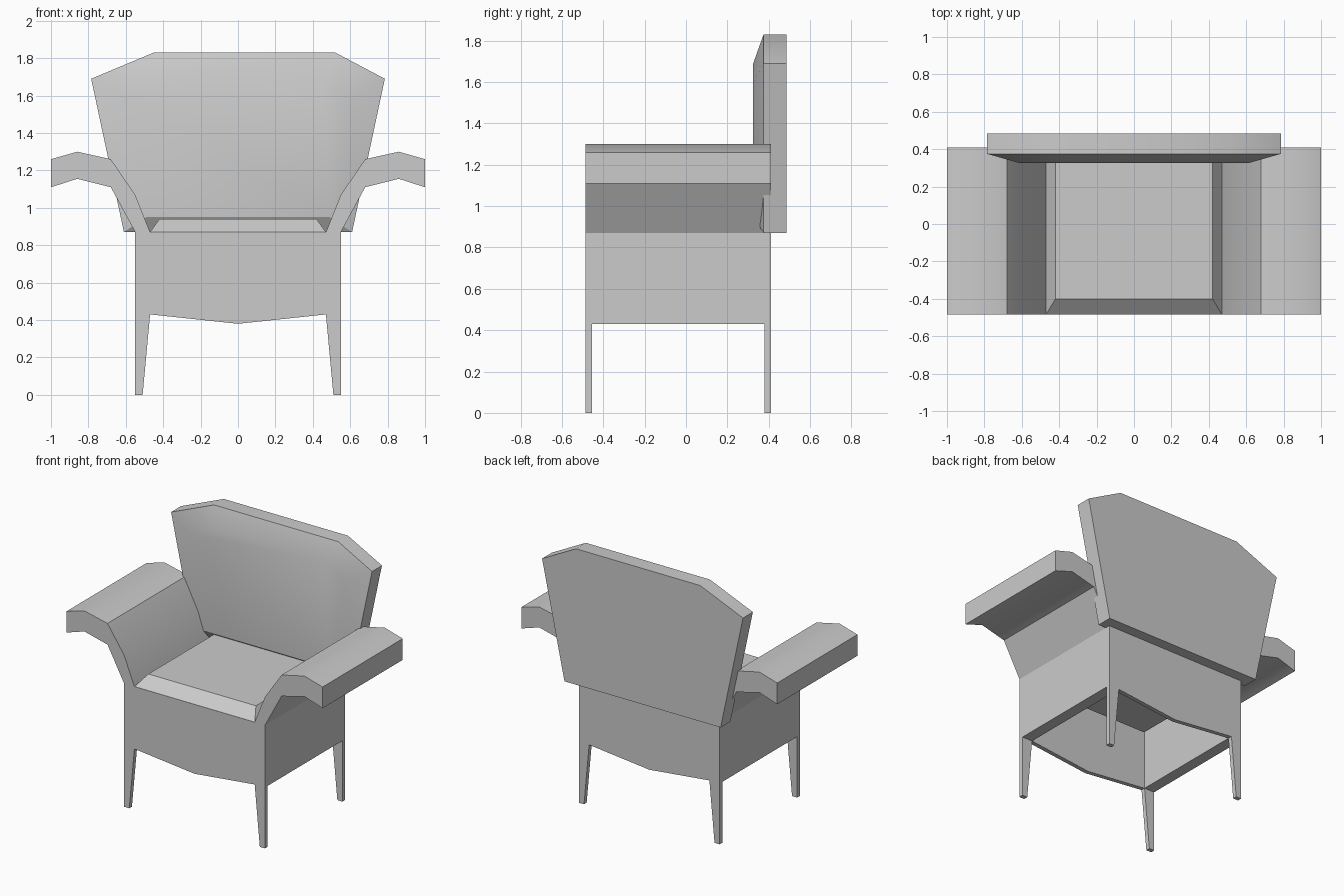
import bpy, bmesh, math

if "Cube" in bpy.data.objects:
    bpy.data.objects.remove(bpy.data.objects["Cube"])


def make_object(name, bm, angle=None):
    bmesh.ops.recalc_face_normals(bm, faces=bm.faces)
    mesh = bpy.data.meshes.new(name)
    bm.to_mesh(mesh)
    bm.free()
    ob = bpy.data.objects.new(name, mesh)
    bpy.context.collection.objects.link(ob)
    if angle:
        bpy.ops.object.select_all(action='DESELECT')
        ob.select_set(True)
        bpy.context.view_layer.objects.active = ob
        bpy.ops.object.shade_smooth_by_angle(angle=math.radians(angle))
    return ob


def extrude_profile(name, profile, y0, y1, angle=None):
    """Extrude an x-z outline along y."""
    bm = bmesh.new()
    face = bm.faces.new([bm.verts.new((x, y0, z)) for x, z in profile])
    new = bmesh.ops.extrude_face_region(bm, geom=[face])["geom"]
    for v in new:
        if isinstance(v, bmesh.types.BMVert):
            v.co.y = y1
    return make_object(name, bm, angle)


def loft(name, rings):
    """Join rings of equal point count and cap both ends."""
    bm = bmesh.new()
    loops = [[bm.verts.new(p) for p in r] for r in rings]
    for a, b in zip(loops, loops[1:]):
        for i in range(len(a)):
            j = (i + 1) % len(a)
            bm.faces.new((a[i], a[j], b[j], b[i]))
    bm.faces.new(loops[0])
    bm.faces.new(loops[-1])
    return bm


FRONT, BACK, WALL = -0.485, 0.41, 0.03

# front and back panels, each with two tapered legs and a curved apron
panel = [(-0.55, 0), (-0.51, 0), (-0.47, 0.43), (0, 0.38), (0.47, 0.43),
         (0.51, 0), (0.55, 0), (0.55, 0.87), (-0.55, 0.87)]
extrude_profile("front_panel_and_legs", panel, FRONT, FRONT + WALL)
extrude_profile("back_panel_and_legs", panel, BACK - WALL, BACK)

# side walls and flared arms
wall = [(0.47, 0.43), (0.55, 0.43), (0.55, 0.87), (0.47, 0.87)]
arm = [(0.47, 0.87), (0.55, 0.87), (0.68, 1.11), (0.86, 1.155), (1.0, 1.11),
       (1.0, 1.26), (0.86, 1.30), (0.68, 1.26), (0.55, 1.07)]
for side, s in (("right", 1), ("left", -1)):
    extrude_profile(side + "_wall", [(s * x, z) for x, z in wall],
                    FRONT + WALL, BACK - WALL)
    extrude_profile(side + "_arm", [(s * x, z) for x, z in arm], FRONT, BACK, 35)


# seat cushion with bevelled rim
def rect(x, y0, y1, z):
    return [(-x, y0, z), (x, y0, z), (x, y1, z), (-x, y1, z)]


make_object("seat", loft("seat", [
    rect(0.42, -0.40, 0.36, 0.80),
    rect(0.47, FRONT + 0.001, 0.38, 0.87),
    rect(0.42, -0.40, 0.36, 0.94)]))

# backrest: flat rear, padded front
outer = [(-0.61, 0.87), (0.61, 0.87), (0.785, 1.69), (0.52, 1.83),
         (-0.45, 1.83), (-0.785, 1.69)]
inner = [(-0.49, 0.95), (0.49, 0.95), (0.61, 1.60), (0.45, 1.69),
         (-0.40, 1.69), (-0.61, 1.60)]
make_object("backrest", loft("backrest", [
    [(x, 0.485, z) for x, z in outer],
    [(x, 0.375, z) for x, z in outer],
    [(x, 0.325, z) for x, z in inner]]), 28)
